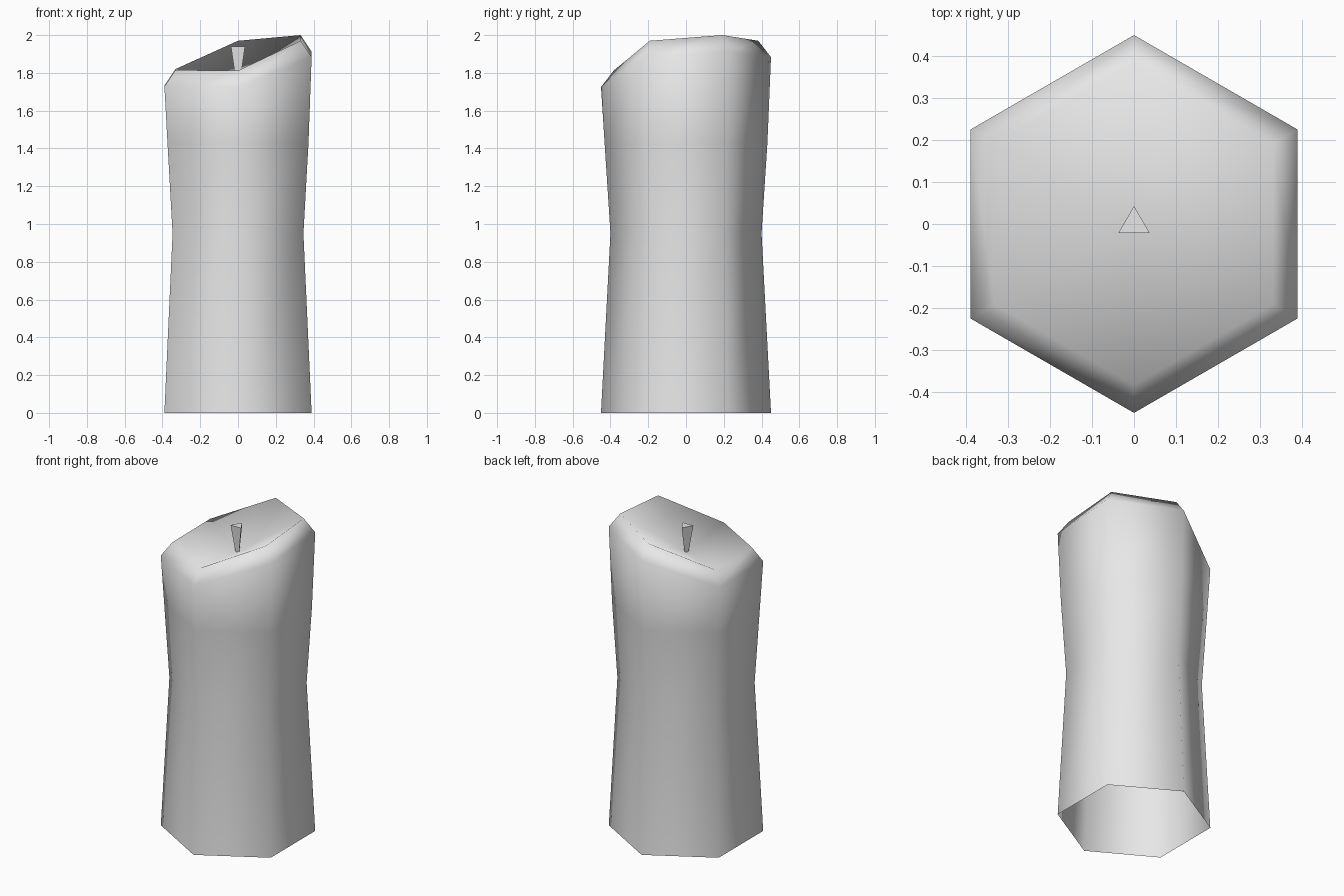
import bpy, bmesh
from math import cos, sin, radians

cube = bpy.data.objects.get("Cube")
if cube:
    bpy.data.objects.remove(cube, do_unlink=True)

wax = bpy.data.materials.new("pale_grey")
wax.use_nodes = True
wax.diffuse_color = (0.8, 0.8, 0.8, 1)
wax.node_tree.nodes["Principled BSDF"].inputs["Base Color"].default_value = (0.8, 0.8, 0.8, 1)


def ring(bm, radius, heights, start=30):
    """Loop of vertices, one per height, counter-clockwise from the start angle."""
    step = 360 / len(heights)
    return [bm.verts.new((radius * cos(radians(start + i * step)),
                          radius * sin(radians(start + i * step)), z))
            for i, z in enumerate(heights)]


def bridge(bm, low, high):
    n = len(low)
    for i in range(n):
        j = (i + 1) % n
        bm.faces.new((low[i], low[j], high[j], high[i]))


def finish(bm, name, smooth):
    mesh = bpy.data.meshes.new(name)
    for f in bm.faces:
        f.smooth = smooth
    bm.to_mesh(mesh)
    bm.free()
    mesh.materials.append(wax)
    obj = bpy.data.objects.new(name, mesh)
    bpy.context.collection.objects.link(obj)
    return obj


# Candle body: open-bottomed waisted hexagonal wall with a melted, sloping rim
# Rim heights run: right back, back, left back, left front, front, right front
rim_z = [2.0, 1.97, 1.82, 1.815, 1.812, 1.97]
bm = bmesh.new()
loops = [ring(bm, r, [z] * 6) for r, z in ((0.45, 0), (0.4, 0.95), (0.431, 1.43))]
loops.append(ring(bm, 0.45, [z - 0.087 for z in rim_z]))
loops.append(ring(bm, 0.383, rim_z))
for low, high in zip(loops, loops[1:]):
    bridge(bm, low, high)

# Shallow melted bowl
centre = bm.verts.new((0, 0, 1.77))
for i in range(6):
    bm.faces.new((loops[-1][i], loops[-1][(i + 1) % 6], centre))
finish(bm, "candle_body", True)

# Wick: three-sided and wider at the top
bm = bmesh.new()
low = ring(bm, 0.014, [1.765] * 3, 90)
high = ring(bm, 0.043, [1.94] * 3, 90)
bridge(bm, low, high)
bm.faces.new(high)
bm.faces.new(low[::-1])
finish(bm, "wick", False)
